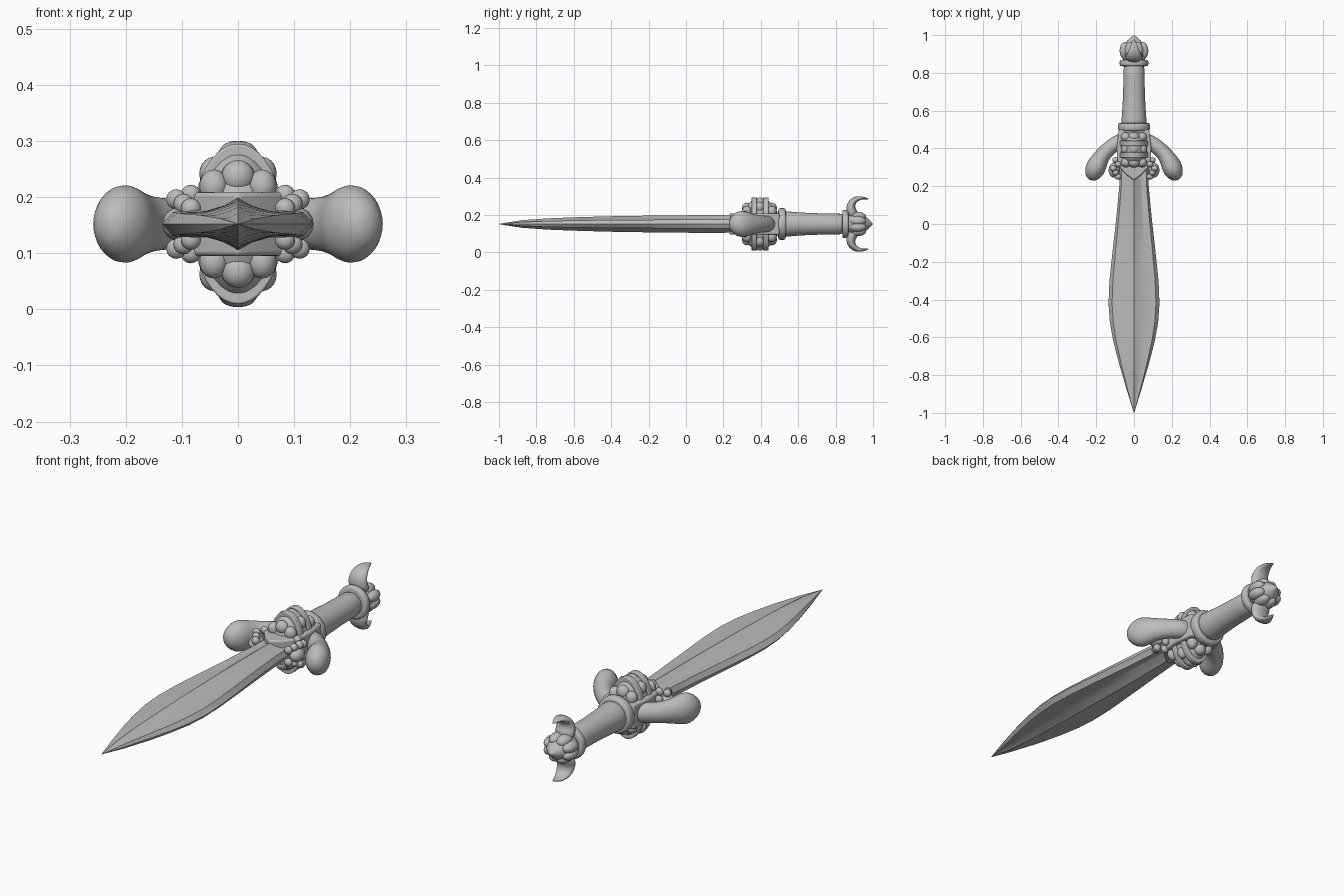
import bpy, bmesh, math
from mathutils import Vector

cube = bpy.data.objects.get("Cube")
if cube:
    bpy.data.objects.remove(cube, do_unlink=True)

MID = 0.152  # height of the sword's long axis
X, Z = Vector((1, 0, 0)), Vector((0, 0, 1))

steel = bpy.data.materials.new("grey_steel")
steel.use_nodes = True
GREY = (0.5, 0.5, 0.5, 1)
steel.diffuse_color = GREY
steel.node_tree.nodes["Principled BSDF"].inputs["Base Color"].default_value = GREY


def finish(name, bm, angle=40, subsurf=0, bevel=0):
    bmesh.ops.recalc_face_normals(bm, faces=bm.faces[:])
    mesh = bpy.data.meshes.new(name)
    bm.to_mesh(mesh)
    bm.free()
    mesh.materials.append(steel)
    ob = bpy.data.objects.new(name, mesh)
    bpy.context.collection.objects.link(ob)
    bpy.ops.object.select_all(action='DESELECT')
    ob.select_set(True)
    bpy.context.view_layer.objects.active = ob
    bpy.ops.object.shade_smooth_by_angle(angle=math.radians(angle))
    if bevel:
        mod = ob.modifiers.new("bevel", 'BEVEL')
        mod.width, mod.segments = bevel, 3
    if subsurf:
        mod = ob.modifiers.new("smooth", 'SUBSURF')
        mod.levels = mod.render_levels = subsurf
    return ob


def skin(bm, rings):
    """Join rings of equal length and close both ends."""
    loops = [[bm.verts.new(p) for p in ring] for ring in rings]
    n = len(loops[0])
    for a, b in zip(loops, loops[1:]):
        for i in range(n):
            bm.faces.new((a[i], a[(i + 1) % n], b[(i + 1) % n], b[i]))
    bm.faces.new(loops[0])
    bm.faces.new(loops[-1])


def tube(name, stations, axis, sides=16, subsurf=1):
    """Sweep an ellipse along (centre, radius on axis, radius across)."""
    pts = [Vector(s[0]) for s in stations]
    rings = []
    for i, (_, ra, rb) in enumerate(stations):
        tangent = (pts[min(i + 1, len(pts) - 1)] - pts[max(i - 1, 0)]).normalized()
        across = tangent.cross(axis).normalized()
        angles = [math.tau * k / sides for k in range(sides)]
        rings.append([pts[i] + axis * ra * math.cos(t) + across * rb * math.sin(t) for t in angles])
    bm = bmesh.new()
    skin(bm, rings)
    return finish(name, bm, 60, subsurf)


def turned(name, profile, squash=1.0):
    """Round part along y from (y, radius) pairs."""
    return tube(name, [((0, y, MID), r, r * squash) for y, r in profile], X, 24)


def blobs(name, items, detail=12):
    """Overlapping ellipsoids given as (centre, radii)."""
    bm = bmesh.new()
    for centre, radii in items:
        made = bmesh.ops.create_uvsphere(bm, u_segments=detail * 2, v_segments=detail, radius=1)
        for v in made["verts"]:
            v.co = Vector(centre) + Vector(v.co[k] * radii[k] for k in range(3))
    return finish(name, bm, 60)


# Blade: raised central ridge, hollow faces and bevelled edges
stations = [(0.34, 0.075, 0.044, 0.024), (0.2, 0.078, 0.047, 0.024),
            (0.05, 0.092, 0.047, 0.024), (-0.12, 0.111, 0.046, 0.023),
            (-0.3, 0.13, 0.043, 0.022), (-0.42, 0.135, 0.041, 0.021),
            (-0.52, 0.128, 0.038, 0.02), (-0.62, 0.11, 0.035, 0.018),
            (-0.74, 0.079, 0.03, 0.016), (-0.88, 0.038, 0.02, 0.01),
            (-1.0, 0.001, 0.001, 0.0005)]
rings = []
for y, w, h, e in stations:
    quarter = [(w, 0), (w * 0.86, e), (w * 0.5, e * 0.95), (w * 0.22, (h + e) * 0.48), (0, h)]
    upper = quarter + [(-u, v) for u, v in quarter[-2::-1]]
    outline = upper + [(u, -v) for u, v in upper[-2:0:-1]]
    rings.append([(u, y, MID + v) for u, v in outline])
bm = bmesh.new()
skin(bm, rings)
finish("blade", bm, 22)

# Guard body: plate with a point toward the blade
half = [(0.08, 0.5), (0.092, 0.4), (0.085, 0.31), (0.045, 0.265), (0, 0.23)]
outline = half + [(-x, y) for x, y in half[-2::-1]]
bm = bmesh.new()
skin(bm, [[(x, y, MID + dz) for x, y in outline] for dz in (-0.057, 0.057)])
finish("guard_body", bm, 35, bevel=0.008)

# Guard boss: domed core with carved lobes above and below
blobs("guard_boss", [((0, 0.395, MID), (0.076, 0.105, 0.136))], 20)
lobes = []
for s in (-1, 1):
    for y, reach in ((0.325, 0.084), (0.395, 0.112), (0.46, 0.084)):
        lobes.append(((0, y, MID + s * reach), (0.03, 0.026, 0.03)))
        for side in (-1, 1):
            lobes.append(((side * 0.043, y, MID + s * reach * 0.8), (0.026, 0.025, 0.03)))
blobs("boss_lobes", lobes, 10)

# Two bands wrapped over the boss
for label, y in (("front", 0.365), ("rear", 0.427)):
    bm = bmesh.new()
    skin(bm, [[(0.081 * math.cos(t), yy, MID + 0.143 * math.sin(t))
               for t in (math.tau * k / 40 for k in range(40))]
              for yy in (y - 0.014, y + 0.014)])
    finish("boss_band_" + label, bm, 40, bevel=0.004)

# Guard arms with heavy rounded ends, and leaf clusters beside the blade
for label, s in (("left", 1), ("right", -1)):
    arm = [(0.04, 0.45, 0.046, 0.042), (0.09, 0.432, 0.044, 0.041),
           (0.14, 0.395, 0.047, 0.04), (0.172, 0.358, 0.054, 0.043),
           (0.194, 0.318, 0.07, 0.053), (0.207, 0.287, 0.073, 0.055),
           (0.222, 0.258, 0.056, 0.044), (0.235, 0.233, 0.024, 0.02)]
    tube("guard_arm_" + label, [((s * x, y, MID), rz, rx) for x, y, rz, rx in arm], Z)
    leaves = []
    for v in (-1, 1):
        for k in range(5):
            leaves.append(((s * (0.084 + 0.013 * (k % 3)), 0.25 + 0.022 * k,
                            MID + v * (0.028 + 0.008 * (k % 4))), (0.018, 0.016, 0.018)))
    leaves.append(((s * 0.105, 0.285, MID), (0.03, 0.04, 0.03)))
    blobs("guard_leaves_" + label, leaves, 8)

# Grip and its two collars
turned("grip", [(0.5, 0.072), (0.55, 0.067), (0.62, 0.061), (0.7, 0.058),
                (0.78, 0.056), (0.87, 0.058)])
for label, y, r, d in (("lower", 0.513, 0.086, 0.022), ("upper", 0.852, 0.077, 0.017)):
    turned("grip_collar_" + label, [(y - d, r * 0.7), (y - d, r * 0.94), (y - d * 0.7, r),
                                    (y + d * 0.7, r), (y + d, r * 0.94), (y + d, r * 0.7)])

# Pommel: bud with lobes and a pointed tip
turned("pommel_core", [(0.855, 0.05), (0.88, 0.066), (0.91, 0.07), (0.945, 0.06),
                       (0.972, 0.036), (1.0, 0.002)], 0.85)
petals = []
for k in range(8):
    t = math.tau * (k + 0.5) / 8
    petals.append(((0.05 * math.cos(t), 0.917, MID + 0.042 * math.sin(t)), (0.03, 0.046, 0.026)))
blobs("pommel_petals", petals, 10)

# Pommel horns: leaf-shaped hooks above and below, curling toward the end
for label, s in (("top", 1), ("bottom", -1)):
    horn = [(0.9, 0.035, 0.05, 0.032), (0.88, 0.075, 0.048, 0.028),
            (0.881, 0.105, 0.044, 0.024), (0.9, 0.13, 0.037, 0.018),
            (0.935, 0.143, 0.024, 0.01), (0.98, 0.133, 0.003, 0.002)]
    tube("pommel_horn_" + label, [((0, y, MID + s * dz), rx, th) for y, dz, rx, th in horn], X)
